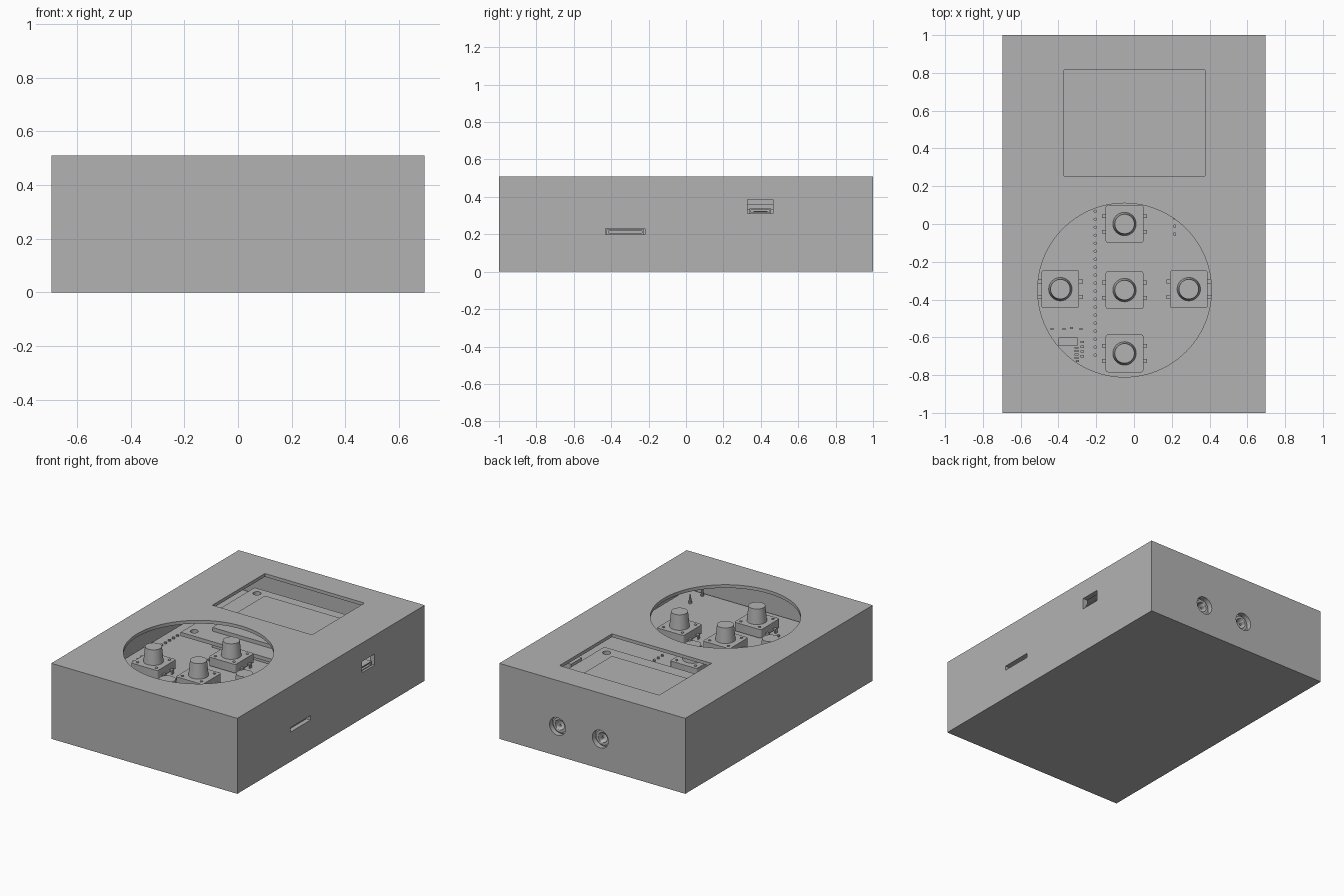
import bpy, bmesh, math
from mathutils import Matrix, Vector

if "Cube" in bpy.data.objects:
    bpy.data.objects.remove(bpy.data.objects["Cube"], do_unlink=True)

grey = bpy.data.materials.new("plain grey")
grey.use_nodes = True
colour = (0.45, 0.45, 0.45, 1)
grey.diffuse_color = colour
grey.node_tree.nodes["Principled BSDF"].inputs["Base Color"].default_value = colour


def finish(name, bm, smooth=False):
    mesh = bpy.data.meshes.new(name)
    bm.to_mesh(mesh)
    bm.free()
    mesh.materials.append(grey)
    ob = bpy.data.objects.new(name, mesh)
    bpy.context.collection.objects.link(ob)
    if smooth:
        activate(ob)
        bpy.ops.object.shade_smooth_by_angle(angle=math.radians(35))
    return ob


def activate(ob):
    bpy.ops.object.select_all(action='DESELECT')
    ob.select_set(True)
    bpy.context.view_layer.objects.active = ob


def add_box(bm, x, y, z):
    """Each argument is a (low, high) range."""
    size = Vector([r[1] - r[0] for r in (x, y, z)])
    mid = Vector([(r[0] + r[1]) / 2 for r in (x, y, z)])
    bmesh.ops.create_cube(bm, size=1, matrix=Matrix.Translation(mid) @ Matrix.Diagonal(size.to_4d()))


def add_cylinder(bm, start, radius, length, axis='Z', top=None, sides=32):
    turn = Matrix.Rotation(-math.pi / 2, 4, 'X') if axis == 'Y' else Matrix()
    place = Matrix.Translation(start) @ turn @ Matrix.Translation((0, 0, length / 2))
    bmesh.ops.create_cone(bm, cap_ends=True, segments=sides, radius1=radius,
                          radius2=radius if top is None else top, depth=length, matrix=place)


def box(name, x, y, z):
    bm = bmesh.new()
    add_box(bm, x, y, z)
    return finish(name, bm)


def cylinder(name, *args, **kw):
    bm = bmesh.new()
    add_cylinder(bm, *args, **kw)
    return finish(name, bm, True)


def cut(target, *cutters):
    activate(target)
    for cutter in cutters:
        mod = target.modifiers.new("cut", 'BOOLEAN')
        mod.operation = 'DIFFERENCE'
        mod.solver = 'EXACT'
        mod.object = cutter
        bpy.ops.object.modifier_apply(modifier=mod.name)
        bpy.data.objects.remove(cutter, do_unlink=True)


def around(c, half):
    return (c - half, c + half)


# Hollow case with its openings
jacks = (0.26, -0.06)
case = box("case", (-0.695, 0.695), (-1, 1), (0, 0.51))
cut(case,
    box("cavity", (-0.66, 0.66), (-0.965, 0.965), (0.035, 0.488)),
    box("screen_opening", (-0.37, 0.375), (0.255, 0.815), (0.45, 0.6)),
    cylinder("keypad_opening", (-0.05, -0.35, 0.45), 0.46, 0.2, sides=96),
    box("power_opening", (0.6, 0.8), (0.33, 0.465), (0.31, 0.385)),
    box("card_opening", (0.6, 0.8), (-0.43, -0.22), (0.2, 0.23)),
    *[cylinder("jack_opening", (x, 0.9, 0.2), 0.06, 0.2, axis='Y') for x in jacks])

# Main circuit board on four standoffs
top = 0.285
box("main_board", (-0.64, 0.64), (-0.94, 0.94), (0.258, top))
for x in (-0.57, 0.57):
    for y in (-0.87, 0.87):
        cylinder("standoff", (x, y, 0.035), 0.04, 0.223)

# Push buttons: body, tapered cap, corner rivets and bent legs
for cx, cy in ((-0.05, 0), (-0.05, -0.35), (-0.39, -0.345), (0.29, -0.345), (-0.05, -0.685)):
    bm = bmesh.new()
    add_box(bm, around(cx, 0.1), around(cy, 0.1), (0.298, 0.356))
    upright = [e for e in bm.edges if abs(e.verts[0].co.z - e.verts[1].co.z) > 0.01]
    bmesh.ops.bevel(bm, geom=upright, offset=0.012, segments=3, affect='EDGES', profile=0.5)
    for sx in (-1, 1):
        for sy in (-1, 1):
            add_cylinder(bm, (cx + sx * 0.07, cy + sy * 0.07, 0.355), 0.009, 0.005, sides=12)
            add_box(bm, around(cx + sx * 0.106, 0.012), around(cy + sy * 0.041, 0.01), (0.305, 0.315))
            add_box(bm, around(cx + sx * 0.115, 0.004), around(cy + sy * 0.041, 0.01), (0.23, 0.315))
    finish("button_body", bm, True)
    cylinder("button_cap", (cx, cy, 0.356), 0.062, 0.1, top=0.052)

# Rows of soldered pins
bm = bmesh.new()
pitch = 0.0423
for x, first, count in ((-0.205, 0.067, 19), (-0.565, 0.16, 12), (0.215, 0.2, 7)):
    for i in range(count):
        add_cylinder(bm, (x, first - i * pitch, 0.24), 0.009, 0.055, sides=10)
for x, y in ((-0.055, -0.14), (-0.035, -0.19), (-0.035, -0.23), (-0.055, -0.46)):
    add_cylinder(bm, (x, y, 0.24), 0.008, 0.05, sides=10)
finish("pin_rows", bm, True)
bm = bmesh.new()
for y in (-0.78, -0.91):
    add_cylinder(bm, (0.515, y, top), 0.012, 0.06, top=0.003, sides=10)
finish("header_pins", bm, True)

# Small surface parts beside the lower left button
bm = bmesh.new()
add_box(bm, (-0.4, -0.3), (-0.645, -0.6), (top, 0.31))
for i in range(4):
    add_box(bm, around(-0.305, 0.01), around(-0.655 - i * 0.018, 0.005), (top, 0.297))
    add_box(bm, around(-0.275, 0.009), around(-0.625 - i * 0.025, 0.006), (top, 0.297))
for x, y in ((-0.435, -0.555), (-0.37, -0.555), (-0.33, -0.55), (-0.28, -0.555), (-0.3, -0.725)):
    add_box(bm, around(x, 0.008), around(y, 0.005), (top, 0.295))
finish("small_parts", bm)

# Display module: board with corner holes and the glass panel
display = box("display_board", (-0.52, 0.52), (0.13, 0.92), (0.31, 0.335))
cut(display, *[cylinder("hole", (x, y, 0.3), 0.025, 0.05) for x in (-0.46, 0.46) for y in (0.19, 0.86)])
box("display_panel", (-0.37, 0.375), (0.255, 0.815), (0.335, 0.36))
box("display_header", (-0.3, 0.3), (0.15, 0.19), (top, 0.31))

# Power socket at the right wall
socket = box("power_socket", (0.54, 0.68), (0.34, 0.455), (top, 0.337))
cut(socket, box("mouth", (0.6, 0.75), (0.348, 0.447), (0.316, 0.331)))
box("power_tongue", (0.59, 0.67), (0.36, 0.435), (0.32, 0.325))

# Memory card slot on its own small board
box("card_board", (0.3, 0.655), (-0.5, -0.15), (0.17, 0.19))
holder = box("card_holder", (0.4, 0.665), (-0.425, -0.225), (0.19, 0.225))
cut(holder, box("mouth", (0.5, 0.75), (-0.415, -0.235), (0.206, 0.218)))

# Round sockets behind the back wall
box("socket_board", (-0.25, 0.45), (0.55, 0.95), (0.115, 0.14))
for x in jacks:
    cut(box("jack_body", around(x, 0.1), (0.68, 0.93), (0.14, 0.255)),
        cylinder("bore", (x, 0.8, 0.2), 0.033, 0.2, axis='Y'))
    cut(cylinder("jack_sleeve", (x, 0.93, 0.2), 0.05, 0.045, axis='Y'),
        cylinder("bore", (x, 0.9, 0.2), 0.033, 0.2, axis='Y'))
